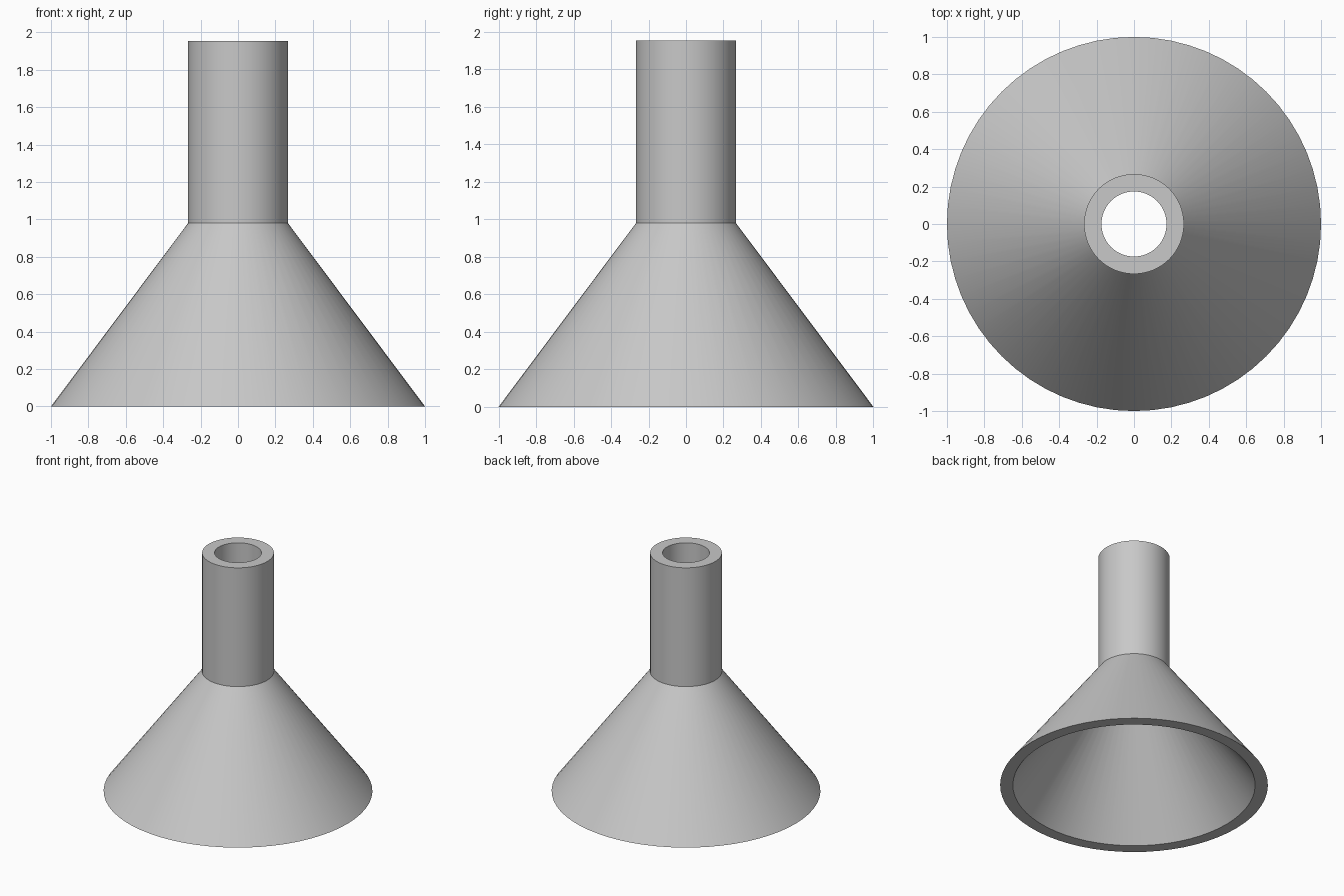
import bpy, bmesh, math

SEGMENTS = 64

cube = bpy.data.objects.get("Cube")
if cube:
    bpy.data.objects.remove(cube)

# Single grey material
grey = bpy.data.materials.new("light grey")
grey.use_nodes = True
color = (0.58, 0.58, 0.58, 1)
grey.diffuse_color = color
grey.node_tree.nodes["Principled BSDF"].inputs["Base Color"].default_value = color

# Closed wall section (radius, height): outer cone, outer spout, bore, inner cone
wall = [(1, 0), (0.267, 0.98), (0.267, 1.955),
        (0.174, 1.955), (0.174, 0.98), (0.905, 0)]

# Revolve the section around the vertical axis
bm = bmesh.new()
verts = [bm.verts.new((r, 0, z)) for r, z in wall]
edges = [bm.edges.new((verts[i - 1], verts[i])) for i in range(len(verts))]
bmesh.ops.spin(bm, geom=verts + edges, cent=(0, 0, 0), axis=(0, 0, 1),
               angle=math.tau, steps=SEGMENTS, use_duplicate=False)
bmesh.ops.remove_doubles(bm, verts=bm.verts, dist=0.0001)
bmesh.ops.recalc_face_normals(bm, faces=bm.faces)
mesh = bpy.data.meshes.new("funnel")
bm.to_mesh(mesh)
bm.free()
mesh.materials.append(grey)

funnel = bpy.data.objects.new("funnel", mesh)
bpy.context.collection.objects.link(funnel)

# Smooth round walls with crisp rims
bpy.ops.object.select_all(action="DESELECT")
funnel.select_set(True)
bpy.context.view_layer.objects.active = funnel
bpy.ops.object.shade_smooth_by_angle(angle=math.radians(30))
